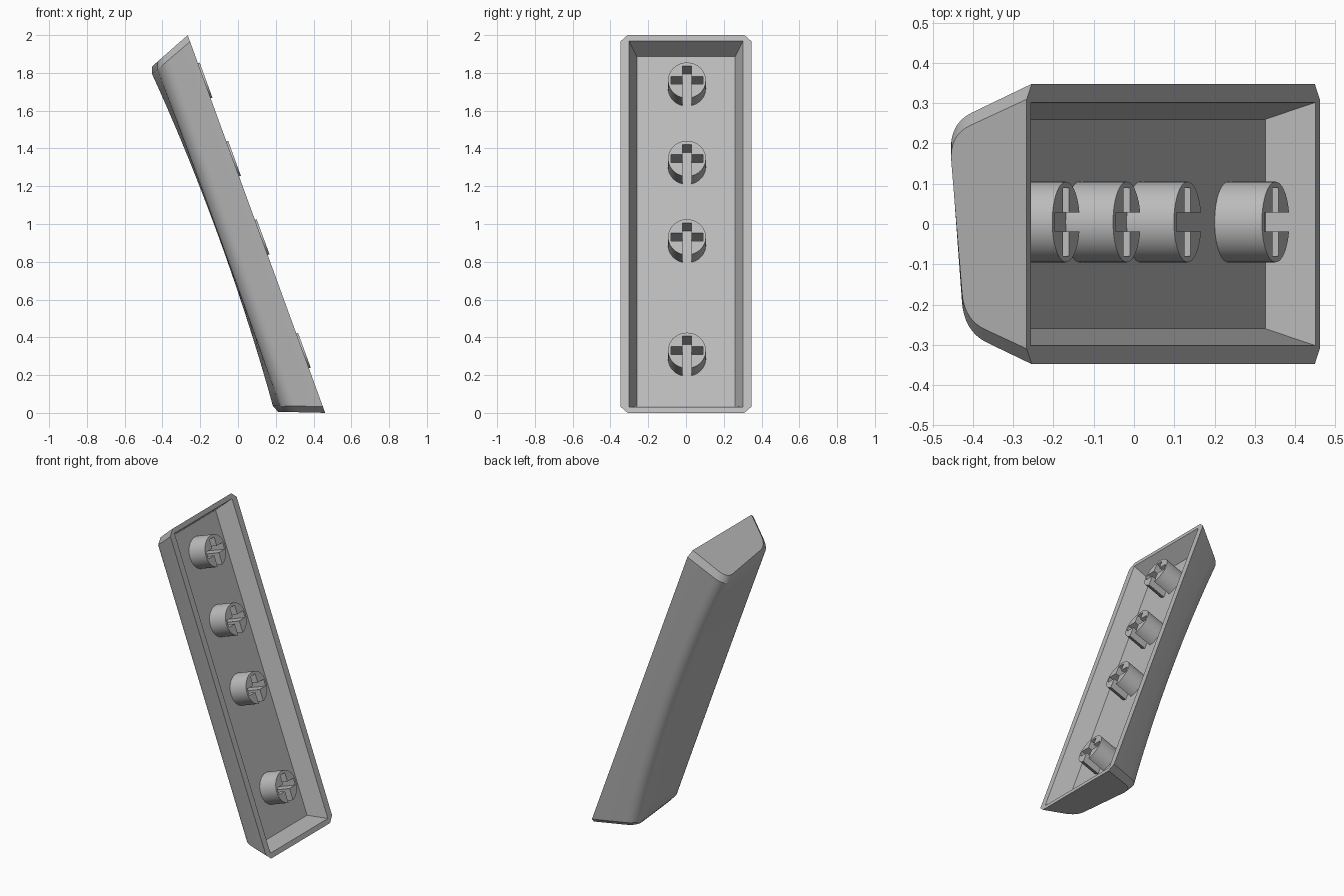
import bpy, bmesh
from math import radians, sin, cos, asin, pi
from mathutils import Matrix, Vector

if "Cube" in bpy.data.objects:
    bpy.data.objects.remove(bpy.data.objects["Cube"])

grey = bpy.data.materials.new("plain grey")
grey.use_nodes = True
grey.diffuse_color = (0.5, 0.5, 0.5, 1)
grey.node_tree.nodes["Principled BSDF"].inputs["Base Color"].default_value = (0.5, 0.5, 0.5, 1)

# Local axes: x along the length, y across, z deep into the shell from its rim
TILT = Matrix.Translation((0.0975, 0, 1)) @ Matrix.Rotation(radians(-110), 4, "Y")
HALF_LEN, HALF_WIDE, DRAFT = 1.064, 0.348, 0.39


def finish(bm, name):
    bmesh.ops.recalc_face_normals(bm, faces=bm.faces)
    mesh = bpy.data.meshes.new(name)
    bm.to_mesh(mesh)
    bm.free()
    mesh.transform(TILT)
    mesh.materials.append(grey)
    obj = bpy.data.objects.new(name, mesh)
    bpy.context.collection.objects.link(obj)
    bpy.ops.object.select_all(action="DESELECT")
    obj.select_set(True)
    bpy.context.view_layer.objects.active = obj
    bpy.ops.object.shade_smooth_by_angle(angle=radians(25))
    return obj


def rounded_corner(a, corner, b, steps=8):
    pts = []
    for i in range(steps + 1):
        t = i / steps
        pts.append(a * (1 - t) ** 2 + corner * 2 * t * (1 - t) + b * t * t)
    return pts


def section(s):
    """Cross-section (y, depth): one long edge rises towards both ends."""
    high = 0.212 + 0.045 * min(abs(s), 1) ** 2
    low = 0.207
    c1 = Vector((HALF_WIDE - DRAFT * high, high))
    c2 = Vector((-HALF_WIDE + DRAFT * low, low))
    base1, base2 = Vector((HALF_WIDE, 0)), Vector((-HALF_WIDE, 0))
    across = (c2 - c1).normalized()
    r = 0.075
    pts = [base1]
    pts += rounded_corner(c1 + (base1 - c1).normalized() * r, c1, c1 + across * r)
    pts += rounded_corner(c2 - across * r, c2, c2 + (base2 - c2).normalized() * r)
    return pts + [base2]


# Outer shell with chamfered ends
bm = bmesh.new()
inner_stations = [0.966 * (i / 10 - 1) for i in range(21)]
rings = []
for s in [-1] + inner_stations + [1]:
    ky, kz = (0.89, 0.93) if abs(s) == 1 else (1, 1)
    rings.append([bm.verts.new((s * (HALF_LEN - DRAFT * w * kz), y * ky, w * kz))
                  for y, w in section(s)])
for a, b in zip(rings, rings[1:]):
    for i in range(len(a) - 1):
        bm.faces.new((a[i], a[i + 1], b[i + 1], b[i]))
bm.faces.new(rings[0])
bm.faces.new(rings[-1])

# Hollow with tapered walls and a flat floor
def rectangle(hx, hy, z):
    return [bm.verts.new((sx * hx, sy * hy, z))
            for sx, sy in ((-1, -1), (1, -1), (1, 1), (-1, 1))]

mouth = rectangle(1.032, 0.302, 0)
floor = rectangle(0.985, 0.26, 0.115)
bm.faces.new(floor)
for i in range(4):
    j = (i + 1) % 4
    bm.faces.new((mouth[i], mouth[j], floor[j], floor[i]))

# Flat rim between the outer edge and the mouth
rim = [e for e in bm.edges if len(e.link_faces) == 1]
bmesh.ops.triangle_fill(bm, edges=rim, use_beauty=True, normal=(0, 0, -1))
finish(bm, "shell")

# Sockets: round posts with a cross slot that opens at the lower side
R, SLOT, ARM_X, ARM_Y, TOP = 0.1, 0.024, 0.022, 0.085, 0.08
start = asin(SLOT / R)
outline = []
for i in range(49):
    a = start + (2 * pi - 2 * start) * i / 48
    outline.append((-R * cos(a), R * sin(a)))
half_cross = [(-ARM_X, SLOT), (-ARM_X, ARM_Y), (ARM_X, ARM_Y), (ARM_X, SLOT), (TOP, SLOT)]
outline += [(x, -y) for x, y in half_cross] + half_cross[::-1]

for n, u in enumerate((0.806, 0.365, -0.077, -0.716), 1):
    bm = bmesh.new()
    face = bm.faces.new([bm.verts.new((u + x, y + 0.005, -0.01)) for x, y in outline])
    out = bmesh.ops.extrude_face_region(bm, geom=[face])
    moved = [v for v in out["geom"] if isinstance(v, bmesh.types.BMVert)]
    bmesh.ops.translate(bm, verts=moved, vec=(0, 0, 0.127))
    finish(bm, f"socket_{n}")
